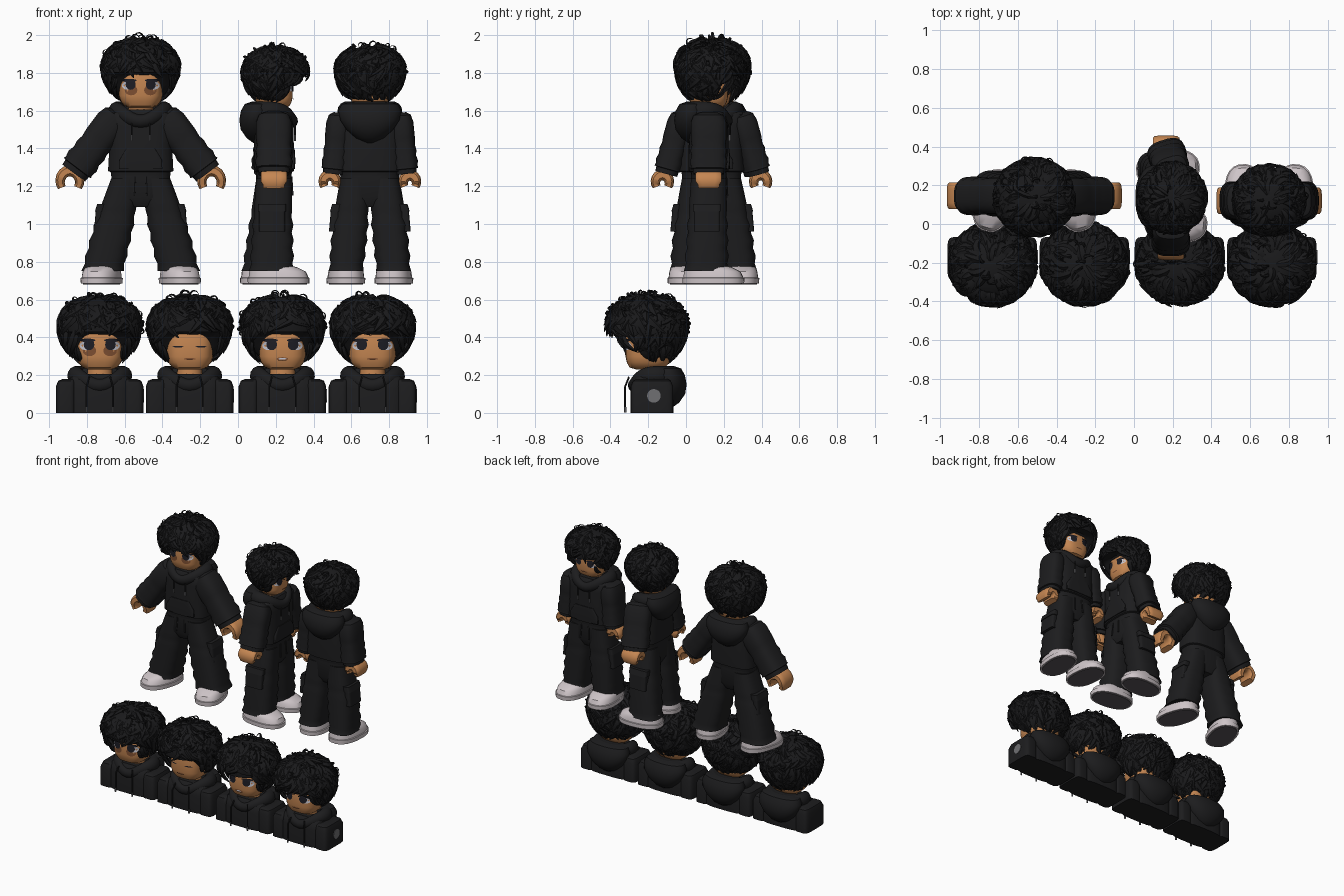
import bpy, bmesh, math, random
from mathutils import Matrix, Vector

cube = bpy.data.objects.get("Cube")
if cube:
    bpy.data.objects.remove(cube)


def material(name, *rgb):
    m = bpy.data.materials.new(name)
    m.use_nodes = True
    m.diffuse_color = (*rgb, 1)
    bsdf = m.node_tree.nodes["Principled BSDF"]
    bsdf.inputs["Base Color"].default_value = (*rgb, 1)
    bsdf.inputs["Roughness"].default_value = 0.8
    return m


CLOTH = material("black cloth", 0.012, 0.012, 0.013)
HAIR = material("black hair", 0.010, 0.010, 0.011)
SKIN = material("tan skin", 0.56, 0.24, 0.085)
SHADE = material("brown skin", 0.20, 0.075, 0.03)
SHOE = material("pale shoe", 0.62, 0.56, 0.58)
SOLE = material("dark sole", 0.10, 0.088, 0.098)
EYE = material("dark eye", 0.012, 0.012, 0.018)
WHITE = material("eye white", 0.55, 0.55, 0.62)
GREY = material("grey metal", 0.16, 0.16, 0.17)
made = []


def finish(name, bm, mat, M):
    bm.transform(M)
    bmesh.ops.recalc_face_normals(bm, faces=bm.faces)
    me = bpy.data.meshes.new(name)
    bm.to_mesh(me)
    bm.free()
    me.materials.append(mat)
    ob = bpy.data.objects.new(name, me)
    bpy.context.collection.objects.link(ob)
    made.append(ob)


def oval(i, n, p):
    a = math.tau * (i + 0.5) / n
    f = lambda v: math.copysign(abs(v) ** (2 / p), v)
    return f(math.cos(a)), f(math.sin(a))


def bridge(bm, rings, closed=False):
    n = len(rings[0])
    pairs = list(zip(rings, rings[1:])) + ([(rings[-1], rings[0])] if closed else [])
    for a, b in pairs:
        for i in range(n):
            j = (i + 1) % n
            bm.faces.new((a[i], a[j], b[j], b[i]))
    if not closed:
        bm.faces.new(rings[0])
        bm.faces.new(rings[-1])


def loft(name, sections, mat, M, p=2.6, n=24):
    """Stack of rounded sections: z, centre x, centre y, half width, half depth."""
    bm = bmesh.new()
    rings = []
    for z, cx, cy, hx, hy in sections:
        pts = [oval(i, n, p) for i in range(n)]
        rings.append([bm.verts.new((cx + hx * u, cy + hy * v, z)) for u, v in pts])
    bridge(bm, rings)
    finish(name, bm, mat, M)


def sweep(bm, pts, sizes, centre, n=6, p=2, closed=False):
    """Tube along points; sizes are (sideways, outward) half widths."""
    rings, k = [], len(pts)
    for i, q in enumerate(pts):
        a = pts[i - 1] if (closed or i) else q
        b = pts[(i + 1) % k] if (closed or i < k - 1) else q
        t = (b - a).normalized()
        side = t.cross(q - centre).normalized()
        out = side.cross(t)
        w, h = sizes[i]
        ring = [oval(j, n, p) for j in range(n)]
        rings.append([bm.verts.new(q + side * u * w + out * v * h) for u, v in ring])
    bridge(bm, rings, closed)


def tube(name, pts, sizes, mat, M, centre=(0, 1, 0), **kw):
    bm = bmesh.new()
    sweep(bm, [Vector(q) for q in pts], sizes, Vector(centre), **kw)
    finish(name, bm, mat, M)


HEAD_W, HEAD_D, HEAD_P = 0.118, 0.115, 3


def face_patch(name, cx, cz, w, h, mat, M, lift=0.003):
    """Thin plate that follows the curve of the face."""
    bm = bmesh.new()
    bmesh.ops.create_circle(bm, cap_ends=True, cap_tris=True, radius=1, segments=16)
    for v in bm.verts:
        x, z = cx + v.co.x * w, cz + v.co.y * h
        y = -HEAD_D * (1 - min(1, abs(x / HEAD_W)) ** HEAD_P) ** (1 / HEAD_P)
        v.co = (x, y - lift, z)
    finish(name, bm, mat, M)


def hair(M, seed):
    rng = random.Random(seed)
    mid = Vector((0, -0.008, 1.16))

    def surface(phi, az, r=1.0):
        c = math.cos(phi)
        return mid + Vector((0.196 * math.sin(phi) * math.sin(az), -0.19 * math.sin(phi) * math.cos(az),
                             (0.143 if c > 0 else 0.2) * c)) * r

    def hem(co):
        front = min(1, max(0, (-co.y - 0.02) / 0.1))
        return 0.99 + 0.135 * front

    # Solid mass of hair, raised at the forehead
    bm = bmesh.new()
    bmesh.ops.create_uvsphere(bm, u_segments=28, v_segments=18, radius=1)
    for v in bm.verts:
        d = v.co.copy()
        v.co = surface(math.acos(max(-1, min(1, d.z))), math.atan2(d.x, -d.y))
        v.co.z = max(v.co.z, hem(v.co))
    # Shaggy locks sweeping down from the crown
    count = 0
    while count < 280:
        phi, az = math.acos(1 - 1.6 * rng.random()), rng.uniform(0, math.tau)
        swirl, lift = rng.uniform(-0.7, 0.7), rng.uniform(0.03, 0.2)
        length, width = rng.uniform(0.4, 0.72), rng.uniform(0.014, 0.028)
        pts = []
        for k in range(7):
            t = k / 6
            pts.append(surface(phi + length * t, az + swirl * t * t,
                               0.985 + 0.06 * math.sin(math.pi * t) + lift * t ** 3 * 0.8))
        if pts[-1].z < hem(pts[-1]) - 0.032:
            continue
        sizes = [(width * s, 0.013 * s) for s in (0.5, 0.9, 1, 0.95, 0.8, 0.5, 0.08)]
        sweep(bm, pts, sizes, mid, n=5)
        count += 1
    # Loose curls hooking away from the surface, clear of the face
    for i in range(60):
        root = surface(math.acos(1 - 1.2 * rng.random()), rng.uniform(0, math.tau), 0.94)
        if root.z < hem(root) + 0.08:
            continue
        out = (root - mid).normalized()
        side = (out.cross(Vector((0, 0, 1))) * rng.uniform(-1, 1) + out.cross(Vector((0, 1, 0.2)))
                * rng.uniform(-1, 1)).normalized()
        r, turn = rng.uniform(0.015, 0.024), rng.uniform(3.0, 4.2)
        base = root + out * 0.014
        pts = [base + out * r * 1.2 * math.sin(turn * k / 8) + side * r * (1 - math.cos(turn * k / 8))
               for k in range(9)]
        sweep(bm, pts, [(0.011 * (1 - k / 9), 0.006 * (1 - k / 9)) for k in range(9)], base + side * r, n=5)
    finish("curly_hair", bm, HAIR, M)


def head(M, face, seed):
    loft("head", [(0.935, 0, 0, 0.06, 0.06), (0.945, 0, -0.005, 0.088, 0.09), (0.97, 0, 0, 0.108, 0.108),
                  (1.0, 0, 0, HEAD_W, HEAD_D), (1.14, 0, 0, HEAD_W, HEAD_D), (1.2, 0, 0, 0.09, 0.09)],
         SKIN, M, HEAD_P, 32)
    for s in (-1, 1):
        if face == "closed":
            face_patch("closed_eye", s * 0.058, 1.05, 0.028, 0.004, EYE, M)
            continue
        face_patch("eye_white", s * 0.068, 1.055, 0.034, 0.023, WHITE, M)
        face_patch("eye_iris", s * 0.054, 1.06, 0.027, 0.028, EYE, M, 0.005)
        face_patch("upper_lid", s * 0.062, 1.082, 0.04, 0.009, EYE, M, 0.007)
        if face == "tired":
            face_patch("eye_shadow", s * 0.052, 1.03, 0.034, 0.028, SHADE, M, 0.0015)
    if face != "tired":
        face_patch("mouth", 0, 0.988, 0.03, 0.009 if face == "teeth" else 0.005, SHADE, M)
    if face == "teeth":
        face_patch("teeth", 0, 0.989, 0.021, 0.004, WHITE, M, 0.005)
    hair(M, seed)


def hood(M):
    loft("neck", [(0.84, 0, 0.01, 0.07, 0.065), (0.97, 0, 0.01, 0.065, 0.06)], SKIN, M, 2)
    ring, sizes = [], []
    for i in range(32):
        a = math.tau * i / 32
        front = max(0, -math.cos(a))
        ring.append((0.128 * math.sin(a), 0.01 + 0.105 * math.cos(a), 0.918 - 0.055 * front ** 3))
        sizes.append((0.05 - 0.014 * front, 0.044 - 0.012 * front))
    tube("hood_collar", ring, sizes, CLOTH, M, (0, 0, 0.9), n=12, closed=True)
    loft("hood_back", [(0.75, 0, 0.09, 0.02, 0.02), (0.775, 0, 0.095, 0.075, 0.05),
                       (0.82, 0, 0.1, 0.125, 0.076), (0.87, 0, 0.1, 0.158, 0.084),
                       (0.92, 0, 0.09, 0.168, 0.085), (0.955, 0, 0.085, 0.15, 0.07),
                       (0.965, 0, 0.08, 0.11, 0.045)], CLOTH, M, 2.2)


def drawstrings(M, x, y, top, bottom):
    for s in (-1, 1):
        tube("drawstring", [(s * x * 0.8, y + 0.02, top), (s * x, y, top - 0.05), (s * x, y, bottom + 0.03)],
             [(0.005, 0.005)] * 3, CLOTH, M)
        tube("string_tip", [(s * x, y, bottom + 0.03), (s * x, y, bottom)], [(0.006, 0.006)] * 2, GREY, M)


def figure(M, foot, toe_out, cuff, shoulder, arm_w, hand_r, head_scale, face, seed, stride=0):
    # Hoodie body with ribbed hem and front pocket
    loft("hoodie_body", [(0.56, 0, 0, 0.155, 0.092), (0.595, 0, 0, 0.16, 0.096), (0.6, 0, 0, 0.174, 0.106),
                         (0.64, 0, 0, 0.172, 0.108), (0.74, 0, 0, 0.166, 0.106), (0.84, 0, 0, 0.175, 0.104),
                         (0.9, 0, 0, 0.185, 0.098), (0.925, 0, 0, 0.15, 0.08)], CLOTH, M, 3)
    loft("front_pocket", [(0.61, 0, -0.1, 0.115, 0.012), (0.66, 0, -0.1, 0.112, 0.014),
                          (0.72, 0, -0.1, 0.075, 0.01)], CLOTH, M, 5)
    hood(M)
    drawstrings(M, 0.048, -0.112, 0.9, 0.76)
    # Trousers, shoes, sleeves and hands; the left side trails when striding
    loft("hips", [(0.41, 0, 0, 0.06, 0.07), (0.46, 0, 0, 0.15, 0.095), (0.58, 0, 0, 0.157, 0.094)], CLOTH, M, 3)
    for s in (-1, 1):
        back = stride if s > 0 else 0
        out = foot + back * 0.5
        tube("waist_string", [(s * 0.03, -0.094, 0.57), (s * 0.035, -0.1, 0.47)], [(0.006, 0.004)] * 2, CLOTH, M)
        centre = lambda z: s * (0.08 + (out - 0.08) * (0.56 - z) / 0.48)
        rings = []
        for i in range(13):
            t = i / 12
            z = 0.56 - 0.49 * t
            fold = 0.005 * (-1) ** i * (t > 0.35)
            wide = 0.01 * math.sin(math.pi * t) + (0.012 + (foot > 0.15) * 0.02) * t
            rings.append((z, centre(z), (0.012 + back) * t, 0.077 + wide + fold, 0.094 + 0.022 * t + fold))
        loft("trouser_leg", rings, CLOTH, M, 2.8)
        pocket_x, pocket_y = centre(0.36) + s * 0.083, 0.01 + back * 0.4
        loft("cargo_pocket", [(0.28, pocket_x + s * 0.01, pocket_y, 0.025, 0.068),
                              (0.39, pocket_x, pocket_y, 0.025, 0.068)], CLOTH, M, 6)
        loft("pocket_flap", [(0.385, pocket_x, pocket_y, 0.03, 0.074),
                             (0.425, pocket_x - s * 0.008, pocket_y, 0.026, 0.074)], CLOTH, M, 6)
        S = M @ Matrix.Translation((s * out, back, 0)) @ Matrix.Rotation(s * toe_out, 4, 'Z')
        loft("shoe_tread", [(0, 0, -0.025, 0.088, 0.15), (0.006, 0, -0.025, 0.09, 0.153)], SOLE, S, 2.4)
        loft("shoe", [(0.004, 0, -0.025, 0.1, 0.163), (0.034, 0, -0.025, 0.102, 0.165),
                      (0.036, 0, -0.025, 0.096, 0.159), (0.068, 0, -0.02, 0.092, 0.15),
                      (0.09, 0, 0, 0.084, 0.125), (0.108, 0, 0.025, 0.07, 0.09)], SHOE, S, 2.4)
        A, B = Vector((s * shoulder, 0, 0.855)), Vector((s * cuff[0], back * 0.6, cuff[1]))
        L = (B - A).length
        R = M @ Matrix.Translation(A) @ (B - A).to_track_quat('Z', 'Y').to_matrix().to_4x4()
        profile = ((-0.2, 0.5), (-0.14, 0.85), (0, 1), (0.3, 1), (0.45, 0.94), (0.55, 1.02), (0.66, 0.95),
                   (0.76, 1.06), (0.86, 0.98), (0.9, 1.03), (0.91, 0.88), (1, 0.86))
        loft("sleeve", [(t * L, 0, 0, 0.095 * w, arm_w * w) for t, w in profile], CLOTH, R, 2.8)
        C = B + Vector((s * 0.02, 0, -0.045))
        arch = [C + Vector((hand_r * math.cos(a), 0, hand_r * 1.1 * math.sin(a)))
                for a in [-0.6 + (math.pi + 1.2) * i / 12 for i in range(13)]]
        thick = [(0.07 if 1 < i < 11 else 0.058, 0.022 + 0.008 * math.sin(math.pi * i / 12)) for i in range(13)]
        tube("hand", arch, thick, SKIN, M, C, n=12, p=4)
    H = M @ Matrix.Translation((0, 0, 0.94)) @ Matrix.Scale(head_scale, 4) @ Matrix.Translation((0, 0, -0.94))
    head(H, face, seed)


def bust(x, face, seed):
    M = Matrix.Translation((x, -0.18, -0.72))
    loft("bust_body", [(0.72, 0, 0, 0.175, 0.115), (0.85, 0, 0, 0.175, 0.115), (0.89, 0, 0, 0.17, 0.105),
                       (0.925, 0, 0, 0.14, 0.08)], CLOTH, M, 4)
    for s in (-1, 1):
        loft("bust_sleeve", [(0.72, s * 0.18, 0, 0.052, 0.112), (0.86, s * 0.18, 0, 0.052, 0.112),
                             (0.89, s * 0.175, 0, 0.045, 0.1), (0.9, s * 0.165, 0, 0.03, 0.08)], CLOTH, M, 5)
    loft("sleeve_badge", [(-0.003, 0, 0, 0.036, 0.036), (0.002, 0, 0, 0.036, 0.036)], GREY,
         M @ Matrix.Translation((0.233, 0.01, 0.81)) @ Matrix.Rotation(math.pi / 2, 4, 'Y'), 2)
    hood(M)
    drawstrings(M, 0.07, -0.142, 0.91, 0.722)
    H = M @ Matrix.Translation((0, -0.02, 0.955)) @ Matrix.Scale(1.05, 4) @ Matrix.Translation((0, 0, -0.94))
    head(H, face, seed)


# Three standing figures: facing forward, sideways and away
figure(Matrix.Translation((-0.515, 0.145, 0.68)), 0.2, 0.28, (0.355, 0.59), 0.155, 0.088, 0.052, 0.985, "tired", 1)
figure(Matrix.Translation((0.19, 0.135, 0.68)) @ Matrix.Rotation(math.pi / 2, 4, 'Z'),
       0.128, 0.08, (0.24, 0.585), 0.165, 0.07, 0.037, 0.87, "small", 2, 0.04)
figure(Matrix.Translation((0.698, 0.12, 0.68)) @ Matrix.Rotation(math.pi, 4, 'Z'),
       0.125, 0.08, (0.192, 0.585), 0.165, 0.066, 0.035, 0.89, "small", 3)
# Row of four busts with different expressions
for i, mood in enumerate(("tired", "closed", "teeth", "small")):
    bust((-0.732, -0.256, 0.235, 0.712)[i], mood, 10 + i)

bpy.ops.object.select_all(action='DESELECT')
for ob in made:
    ob.select_set(True)
bpy.context.view_layer.objects.active = made[0]
bpy.ops.object.shade_smooth_by_angle(angle=math.radians(40))
